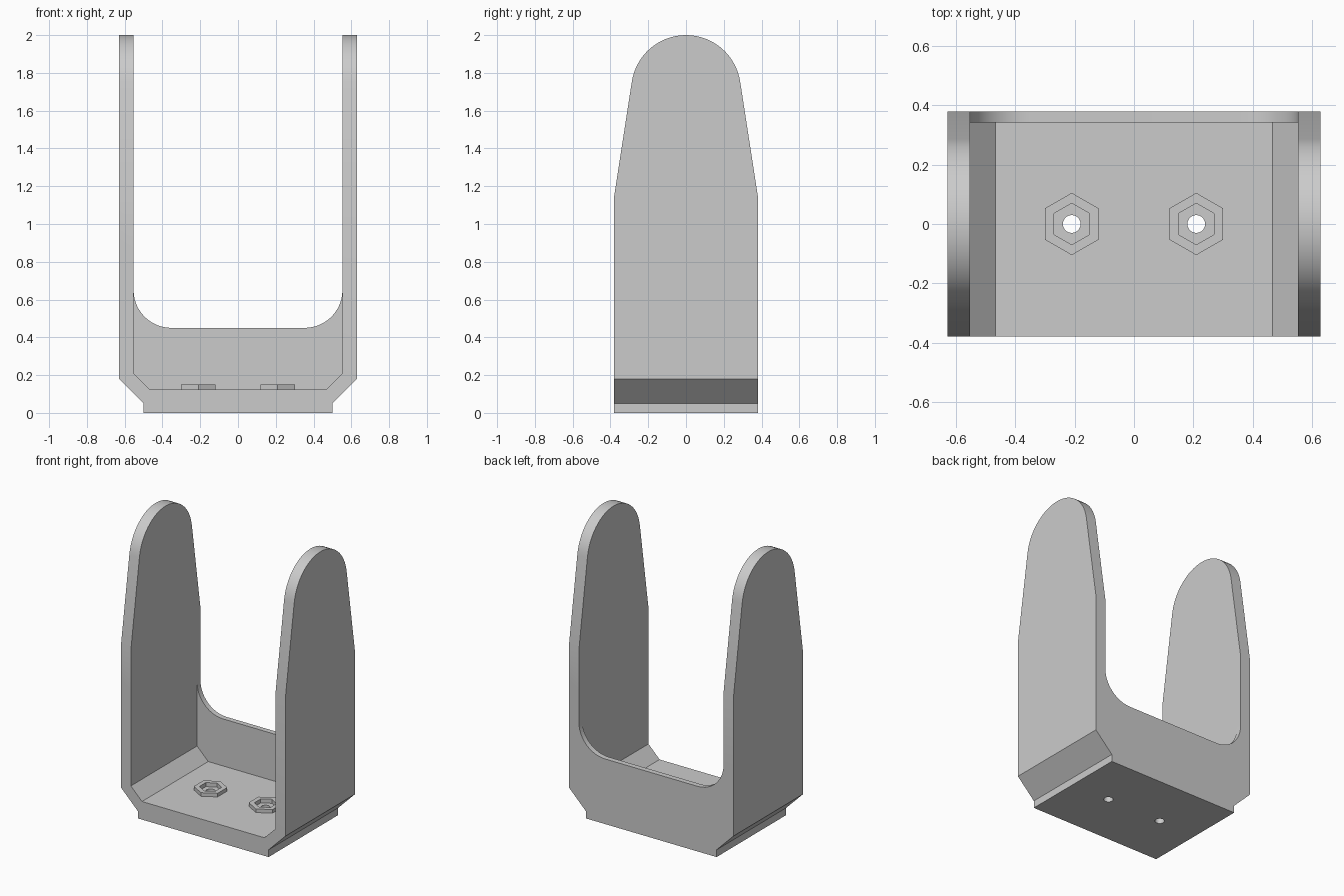
import bpy, bmesh
from math import sin, cos, pi, radians
from mathutils import Vector

if "Cube" in bpy.data.objects:
    bpy.data.objects.remove(bpy.data.objects["Cube"])


def prism(name, pts, axis, lo, hi):
    """Extrude a 2D outline along an axis: x (y,z), y (x,z) or z (x,y)."""
    place = {'x': lambda a, b, t: (t, a, b),
             'y': lambda a, b, t: (a, t, b),
             'z': lambda a, b, t: (a, b, t)}[axis]
    bm = bmesh.new()
    face = bm.faces.new([bm.verts.new(place(a, b, lo)) for a, b in pts])
    ext = bmesh.ops.extrude_face_region(bm, geom=[face])
    moved = [v for v in ext['geom'] if isinstance(v, bmesh.types.BMVert)]
    bmesh.ops.translate(bm, verts=moved, vec=Vector(place(0, 0, hi - lo)))
    bmesh.ops.recalc_face_normals(bm, faces=bm.faces)
    mesh = bpy.data.meshes.new(name)
    bm.to_mesh(mesh)
    bm.free()
    obj = bpy.data.objects.new(name, mesh)
    bpy.context.collection.objects.link(obj)
    return obj


def boolean(target, tool, operation):
    mod = target.modifiers.new(operation.lower(), 'BOOLEAN')
    mod.operation, mod.solver, mod.object = operation, 'EXACT', tool
    bpy.context.view_layer.objects.active = target
    bpy.ops.object.modifier_apply(modifier=mod.name)
    bpy.data.objects.remove(tool)


def arc(cx, cy, r, start, end, n):
    return [(cx + r * cos(radians(start + (end - start) * i / n)),
             cy + r * sin(radians(start + (end - start) * i / n))) for i in range(n + 1)]


def mirrored(half):
    return half + [(-x, y) for x, y in reversed(half) if abs(x) > 1e-5]


def ring(cx, r, n):
    return [(cx + r * sin(2 * pi * i / n), r * cos(2 * pi * i / n)) for i in range(n)]


# U-shaped body with chamfered corners
bracket = prism("fork_bracket", mirrored(
    [(0.5, 0), (0.5, 0.05), (0.63, 0.18), (0.63, 2.0),
     (0.553, 2.0), (0.553, 0.21), (0.468, 0.125)]), 'y', -0.38, 0.38)

# Tapered, round-topped outline of the arms
outline = mirrored([(0.38, -0.1), (0.38, 1.15)] + arc(0, 1.71, 0.29, 8.3, 90, 16))
boolean(bracket, prism("arm_outline", outline, 'x', -1, 1), 'INTERSECT')

# Back wall with filleted upper corners
back = mirrored([(0.5, 0), (0.5, 0.05), (0.63, 0.18), (0.63, 0.65)]
                + arc(0.353, 0.65, 0.2, 0, -90, 12))
boolean(bracket, prism("back_wall", back, 'y', 0.343, 0.38), 'UNION')

# Hexagonal bosses with nut recesses and screw holes
for x in (-0.21, 0.21):
    boolean(bracket, prism("boss", ring(x, 0.105, 6), 'z', 0.08, 0.15), 'UNION')
    boolean(bracket, prism("nut_recess", ring(x, 0.07, 6), 'z', 0.122, 0.3), 'DIFFERENCE')
    boolean(bracket, prism("screw_hole", ring(x, 0.03, 24), 'z', -0.1, 0.3), 'DIFFERENCE')

# Smooth the curved surfaces, keep the chamfers crisp
bracket.select_set(True)
bpy.context.view_layer.objects.active = bracket
bpy.ops.object.shade_smooth_by_angle(angle=radians(20))
